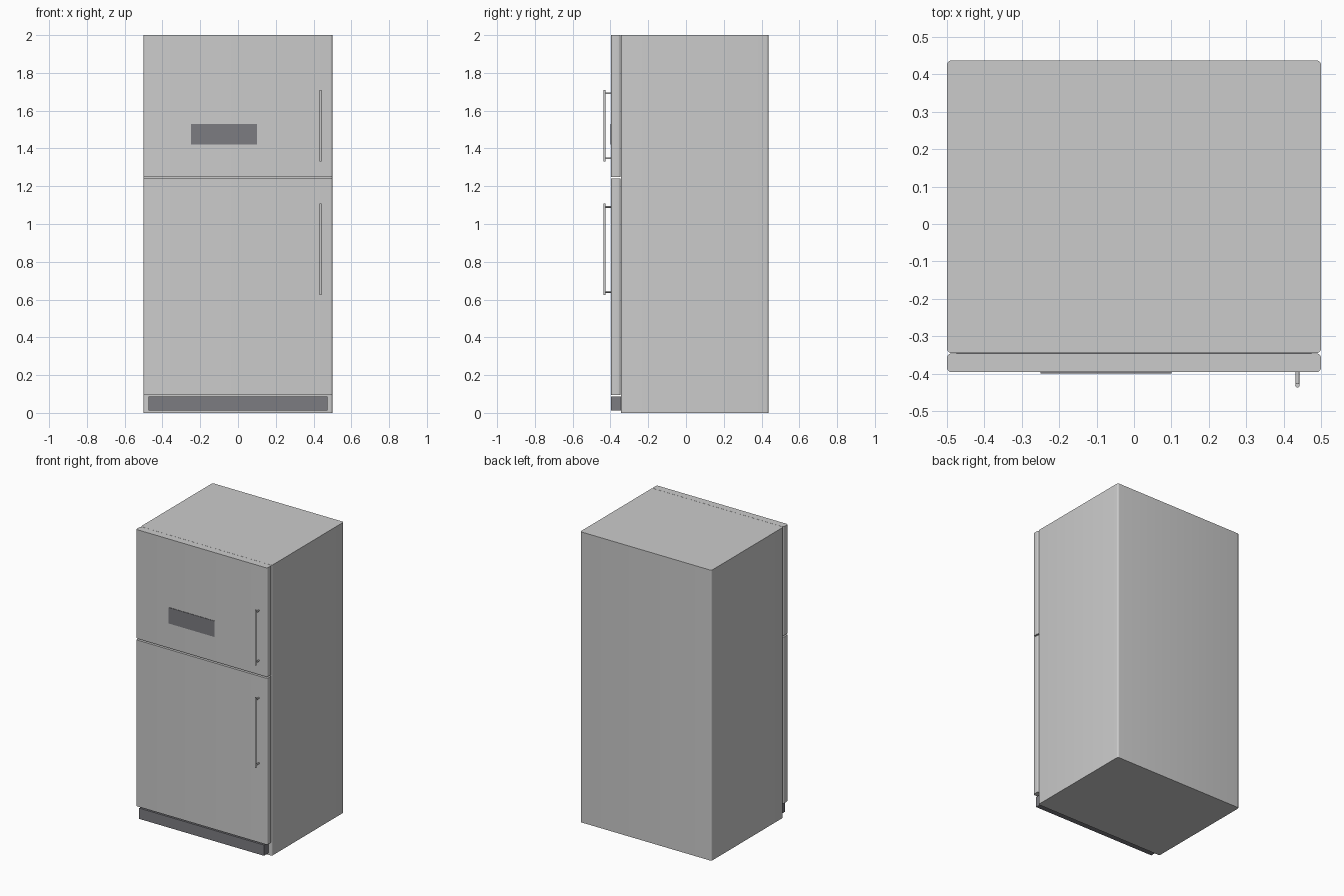
import bpy, bmesh, math
from mathutils import Vector, Matrix

if "Cube" in bpy.data.objects:
    bpy.data.objects.remove(bpy.data.objects["Cube"])


def finish(bm, name, mat=None):
    bmesh.ops.recalc_face_normals(bm, faces=bm.faces[:])
    me = bpy.data.meshes.new(name)
    bm.to_mesh(me)
    bm.free()
    ob = bpy.data.objects.new(name, me)
    bpy.context.collection.objects.link(ob)
    if mat:
        me.materials.append(mat)
    bpy.ops.object.select_all(action='DESELECT')
    ob.select_set(True)
    bpy.context.view_layer.objects.active = ob
    bpy.ops.object.shade_smooth_by_angle(angle=math.radians(35))
    return ob


def box(name, lo, hi, radius=0, mat=None):
    """Box between two corners, with optional rounded upright edges."""
    lo, hi = Vector(lo), Vector(hi)
    bm = bmesh.new()
    bmesh.ops.create_cube(bm, size=1, matrix=Matrix.Translation((lo + hi) / 2)
                          @ Matrix.Diagonal((*(hi - lo), 1)))
    if radius:
        upright = [e for e in bm.edges
                   if abs(e.verts[0].co.z - e.verts[1].co.z) > 1e-4]
        bmesh.ops.bevel(bm, geom=upright, offset=radius, segments=5,
                        profile=0.5, affect='EDGES')
    return finish(bm, name, mat)


def rod(bm, a, b, radius):
    a, b = Vector(a), Vector(b)
    turn = (b - a).to_track_quat('Z', 'Y').to_matrix().to_4x4()
    bmesh.ops.create_cone(bm, cap_ends=True, segments=16, radius1=radius,
                          radius2=radius, depth=(b - a).length,
                          matrix=Matrix.Translation((a + b) / 2) @ turn)


def handle(name, z0, z1, inset=0.018):
    """Upright bar standing off the door on two posts."""
    x, y = 0.437, -0.431
    bm = bmesh.new()
    rod(bm, (x, y, z0), (x, y, z1), 0.006)
    for z in (z0 + inset, z1 - inset):
        rod(bm, (x, y, z), (x, DOOR_FRONT + 0.005, z), 0.005)
    return finish(bm, name)


DOOR_FRONT, DOOR_BACK = -0.396, -0.346

dark = bpy.data.materials.new("dark_grey")
dark.diffuse_color = (0.2, 0.2, 0.22, 1)
dark.use_nodes = True
dark.node_tree.nodes["Principled BSDF"].inputs["Base Color"].default_value = dark.diffuse_color

# Cabinet
box("cabinet", (-0.5, -0.345, 0), (0.5, 0.437, 2), 0.012)

# Doors
box("freezer_door", (-0.5, DOOR_FRONT, 1.25), (0.5, DOOR_BACK, 2), 0.012)
box("fridge_door", (-0.5, DOOR_FRONT, 0.095), (0.5, DOOR_BACK, 1.24), 0.012)

# Toe grille and control panel
box("kick_plate", (-0.475, DOOR_FRONT, 0.013), (0.475, -0.34, 0.087), mat=dark)
box("control_panel", (-0.25, -0.399, 1.42), (0.10, -0.39, 1.53), mat=dark)

# Handles
handle("freezer_handle", 1.33, 1.71)
handle("fridge_handle", 0.623, 1.108)
